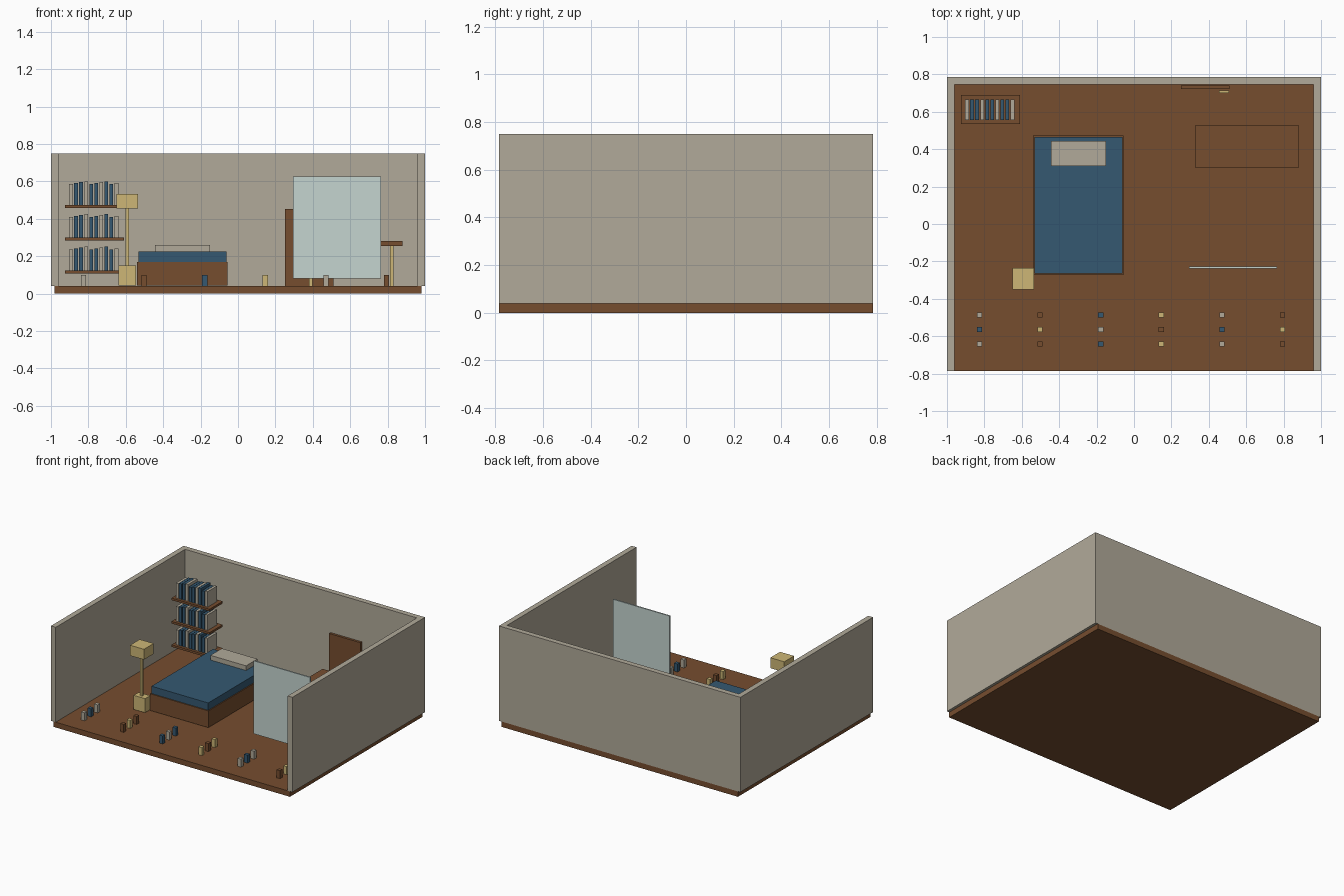
import bpy

cube = bpy.data.objects.get("Cube")
if cube:
    bpy.data.objects.remove(cube, do_unlink=True)


def make_material(name, color):
    m = bpy.data.materials.new(name)
    m.use_nodes = True
    m.diffuse_color = (*color, 1)
    m.node_tree.nodes["Principled BSDF"].inputs["Base Color"].default_value = (*color, 1)
    return m


STONE = make_material("warm grey", (0.44, 0.40, 0.32))
WOOD = make_material("brown wood", (0.18, 0.075, 0.028))
BLUE = make_material("blue fabric", (0.035, 0.098, 0.165))
GOLD = make_material("pale gold", (0.61, 0.47, 0.18))
GLASS = make_material("pale glass", (0.56, 0.66, 0.63))


def box(name, x, y, z, material):
    """Box given by its (low, high) range on each axis."""
    bpy.ops.mesh.primitive_cube_add(size=1, location=[sum(r) / 2 for r in (x, y, z)])
    ob = bpy.context.object
    ob.name = name
    ob.scale = [r[1] - r[0] for r in (x, y, z)]
    bpy.ops.object.transform_apply(location=False, rotation=False, scale=True)
    ob.data.materials.append(material)
    return ob


def around(c, size):
    return (c - size / 2, c + size / 2)


# Room shell
FLOOR, TOP = 0.04, 0.75
box("floor", (-0.98, 0.98), (-0.785, 0.785), (0, FLOOR), WOOD)
box("back_wall", (-1, 1), (0.745, 0.785), (FLOOR, TOP), STONE)
for side, s in (("left", 1), ("right", -1)):
    box(side + "_wall", around(s * 0.98, 0.04), (-0.785, 0.745), (FLOOR, TOP), STONE)

# Bed
box("bed_base", (-0.54, -0.055), (-0.272, 0.472), (0.045, 0.17), WOOD)
box("mattress", (-0.532, -0.062), (-0.264, 0.464), (0.17, 0.225), BLUE)
box("pillow", (-0.445, -0.15), (0.31, 0.445), (0.225, 0.26), STONE)

# Floor lamp
box("lamp_base", around(-0.592, 0.095), around(-0.292, 0.06), (0.045, 0.15), GOLD)
box("lamp_pole", around(-0.592, 0.018), around(-0.292, 0.018), (0.15, 0.455), GOLD)
box("lamp_shade", around(-0.592, 0.115), around(-0.292, 0.115), (0.455, 0.533), GOLD)

# Wall shelves with rows of books
for row in range(3):
    z = 0.125 + row * 0.175
    box("shelf", (-0.925, -0.61), (0.535, 0.69), (z - 0.016, z), WOOD)
    for i in range(10):
        height = 0.111 + 0.005 * (i % 4)
        box("book", around(-0.893 + i * 0.027, 0.02), (0.555, 0.665),
            (z, z + height), BLUE if i % 3 else STONE)

# Desk
box("desk_top", (0.33, 0.88), (0.30, 0.53), (0.254, 0.282), WOOD)
for x in (0.388, 0.823):
    for y in (0.345, 0.485):
        box("desk_leg", around(x, 0.019), around(y, 0.019), (FLOOR, 0.254), GOLD)

# Door and handle
box("door", (0.25, 0.51), (0.722, 0.74), (FLOOR, 0.452), WOOD)
box("door_handle", (0.455, 0.508), (0.70, 0.714), (0.235, 0.255), GOLD)

# Standing glass panel
box("glass_panel", (0.294, 0.764), around(-0.232, 0.01), (0.08, 0.626), GLASS)

# Small blocks laid out across the front of the floor
cycle = (STONE, WOOD, BLUE, GOLD)
for i in range(6):
    for j in range(3):
        box("floor_block", around(-0.826 + i * 0.324, 0.028),
            around(-0.487 - j * 0.0775, 0.028), (FLOOR, 0.10), cycle[(i + 2 * j) % 4])
